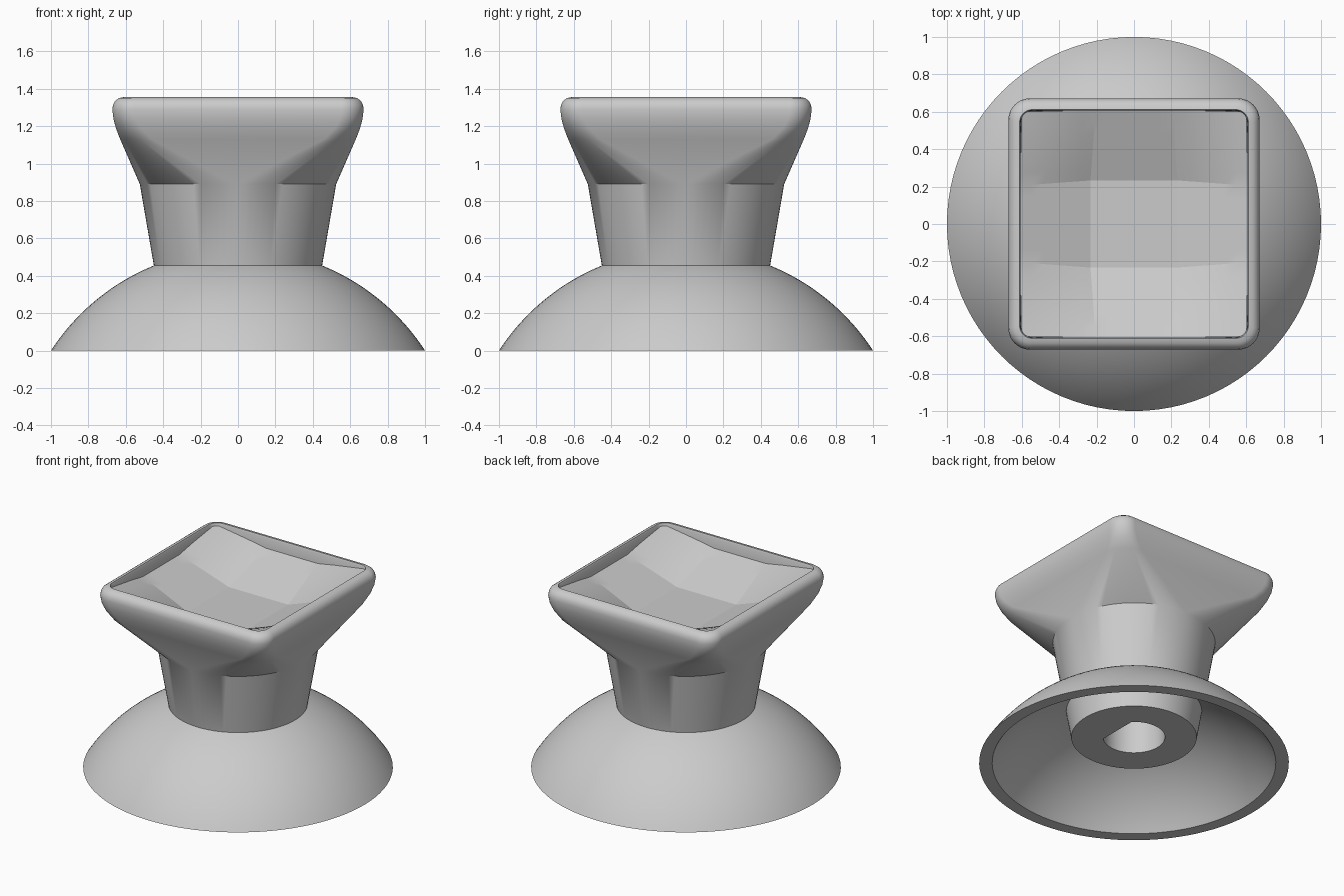
import bpy, bmesh, math

cube = bpy.data.objects.get("Cube")
if cube:
    bpy.data.objects.remove(cube, do_unlink=True)

grey = bpy.data.materials.new("plain grey")
grey.use_nodes = True
COLOUR = (0.6, 0.6, 0.6, 1)
grey.diffuse_color = COLOUR
grey.node_tree.nodes["Principled BSDF"].inputs["Base Color"].default_value = COLOUR


def finish(name, bm, angle, recalc=True):
    bmesh.ops.remove_doubles(bm, verts=bm.verts, dist=0.0005)
    if recalc:
        bmesh.ops.recalc_face_normals(bm, faces=bm.faces)
    mesh = bpy.data.meshes.new(name)
    bm.to_mesh(mesh)
    bm.free()
    mesh.materials.append(grey)
    ob = bpy.data.objects.new(name, mesh)
    bpy.context.collection.objects.link(ob)
    bpy.ops.object.select_all(action='DESELECT')
    bpy.context.view_layer.objects.active = ob
    ob.select_set(True)
    bpy.ops.object.shade_smooth_by_angle(angle=math.radians(angle))


def ring(z, half, corner, steps=20, flat=None):
    """Rounded square; a circle when corner equals half. flat clips +x."""
    pts = []
    for q in range(4):
        mid = math.radians(45 + 90 * q)
        cx = math.copysign(half - corner, math.cos(mid))
        cy = math.copysign(half - corner, math.sin(mid))
        for i in range(steps + 1):
            a = math.radians(90 * q + 90 * i / steps)
            x = cx + corner * math.cos(a)
            pts.append((min(x, flat) if flat else x, cy + corner * math.sin(a), z))
    return pts


def loft(bm, rings, cap_first=False, closed=False):
    rows = [[bm.verts.new(p) for p in r] for r in rings]
    if cap_first:
        bm.faces.new(rows[0])
    for a, b in zip(rows, rows[1:] + (rows[:1] if closed else [])):
        for i in range(len(a)):
            j = (i + 1) % len(a)
            bm.faces.new((a[i], a[j], b[j], b[i]))


# Domed skirt: two concentric spherical shells joined by a flat rim
CENTRE_Z = -0.649


def shell(rim, top, count=20):
    radius = math.hypot(rim, CENTRE_Z)
    a0, a1 = math.asin(rim / radius), math.asin(top / radius)
    angles = [a0 + (a1 - a0) * i / count for i in range(count + 1)]
    return [(radius * math.sin(a), CENTRE_Z + radius * math.cos(a)) for a in angles]


bm = bmesh.new()
profile = shell(1.0, 0.44) + shell(0.916, 0.40)[::-1]
loft(bm, [ring(z, r, r, 24) for r, z in profile], closed=True)
finish("domed_skirt", bm, 30)

# Stem with keyed socket, flaring into a square head with a rounded lip
bm = bmesh.new()
sections = [
    (0.19, 0.405, 0.405), (0.455, 0.45, 0.45), (0.89, 0.525, 0.525),
    (1.13, 0.63, 0.17), (1.19, 0.653, 0.135), (1.24, 0.666, 0.12),
    (1.29, 0.672, 0.117), (1.315, 0.668, 0.115), (1.335, 0.657, 0.105),
    (1.35, 0.637, 0.09), (1.355, 0.612, 0.07), (1.345, 0.607, 0.065),
    (1.24, 0.605, 0.065),
]
socket = [ring(z, 0.2, 0.2, flat=0.14) for z in (0.6, 0.19)]
loft(bm, socket + [ring(*s) for s in sections], cap_first=True)
finish("stem_and_head", bm, 35)

# Faceted dish in the top: three by three panels
bm = bmesh.new()


def dish_point(i, j):
    edge_i, edge_j = i in (0, 3), j in (0, 3)
    sx, sy = (-1 if i < 2 else 1), (-1 if j < 2 else 1)
    if edge_i and edge_j:
        return (sx * 0.6, sy * 0.6, 1.34)
    if edge_i:
        return (sx * 0.61, sy * 0.205, 1.275)
    if edge_j:
        return (sx * 0.205, sy * 0.61, 1.275)
    return (sx * 0.233, sy * 0.233, 1.13)


grid = [[bm.verts.new(dish_point(i, j)) for j in range(4)] for i in range(4)]
for i in range(3):
    for j in range(3):
        bm.faces.new((grid[i][j], grid[i + 1][j], grid[i + 1][j + 1], grid[i][j + 1]))
bmesh.ops.subdivide_edges(bm, edges=bm.edges[:], cuts=5, use_grid_fill=True)
finish("dish", bm, 12, recalc=False)
